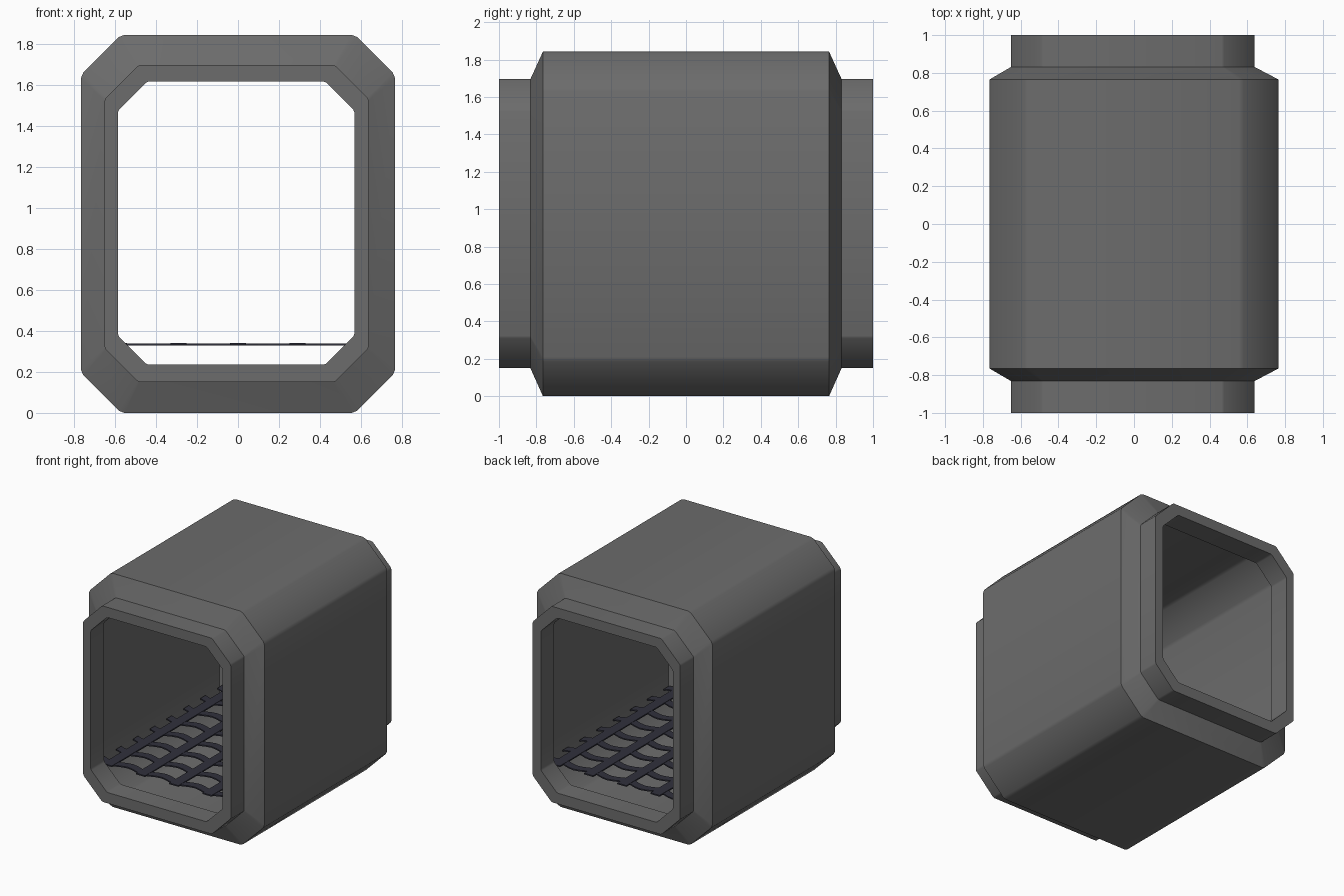
import bpy, bmesh, math

if "Cube" in bpy.data.objects:
    bpy.data.objects.remove(bpy.data.objects["Cube"])


def material(name, rgb):
    m = bpy.data.materials.new(name)
    m.diffuse_color = (*rgb, 1)
    m.use_nodes = True
    m.node_tree.nodes["Principled BSDF"].inputs["Base Color"].default_value = m.diffuse_color
    return m


def finish(name, bm, mat):
    bmesh.ops.recalc_face_normals(bm, faces=bm.faces[:])
    me = bpy.data.meshes.new(name)
    bm.to_mesh(me)
    bm.free()
    ob = bpy.data.objects.new(name, me)
    bpy.context.collection.objects.link(ob)
    me.materials.append(mat)
    return ob


def octagon(x0, x1, z0, z1, c, b):
    """Chamfered rectangle, each corner eased by a tiny bevel b."""
    raw = [(x0 + c, z0), (x1 - c, z0), (x1, z0 + c), (x1, z1 - c),
           (x1 - c, z1), (x0 + c, z1), (x0, z1 - c), (x0, z0 + c)]
    pts = []
    for i, (x, z) in enumerate(raw):
        for nx, nz in (raw[i - 1], raw[(i + 1) % 8]):
            d = math.hypot(nx - x, nz - z)
            pts.append((x + (nx - x) * b / d, z + (nz - z) * b / d))
    return pts


# Tunnel shell: closed loop of sections, outside then back along the inside
body = octagon(-0.765, 0.765, 0.0, 1.842, 0.195, 0.015)
collar = octagon(-0.65, 0.637, 0.15, 1.695, 0.165, 0.008)
hole = octagon(-0.585, 0.567, 0.235, 1.615, 0.142, 0.008)
inner = octagon(-0.695, 0.69, 0.075, 1.765, 0.18, 0.015)
sections = [(-1, collar), (-0.832, collar), (-0.765, body), (0.765, body),
            (0.832, collar), (1, collar), (1, hole), (0.832, hole),
            (0.765, inner), (-0.765, inner), (-0.832, hole), (-1, hole)]
bm = bmesh.new()
rings = [[bm.verts.new((x, y, z)) for x, z in prof] for y, prof in sections]
n = len(body)
for r, ring in enumerate(rings):
    nxt = rings[(r + 1) % len(rings)]
    for i in range(n):
        j = (i + 1) % n
        bm.faces.new((ring[i], ring[j], nxt[j], nxt[i]))
shell = finish("tunnel_shell", bm, material("hull_grey", (0.15, 0.15, 0.15)))
bpy.context.view_layer.objects.active = shell
shell.select_set(True)
bpy.ops.object.shade_smooth_by_angle(angle=math.radians(25))

# Floor grating: straight bars along y and scalloped strips across
dark = material("grate_dark", (0.03, 0.03, 0.045))
pitch = 0.29


def strip(bm, pairs, z):
    rows = [(bm.verts.new((*a, z)), bm.verts.new((*b, z))) for a, b in pairs]
    for (a, b), (c, d) in zip(rows, rows[1:]):
        bm.faces.new((a, b, d, c))


def grate(name, strips, z):
    bm = bmesh.new()
    for s in strips:
        strip(bm, s, z)
    ob = finish(name, bm, dark)
    mod = ob.modifiers.new("thickness", "SOLIDIFY")
    mod.thickness = 0.01
    mod.offset = 0


bars = [[((k * pitch - 0.04, y), (k * pitch + 0.04, y)) for y in (-0.8, 0.8)]
        for k in range(-2, 3)]
grate("grate_bars", bars, 0.336)

steps = 28
cross = []
for row in range(8):
    y = -0.735 + row * 0.21
    pairs = []
    for i in range(steps + 1):
        x = -0.68 + 1.36 * i / steps
        w = math.cos(2 * math.pi * x / pitch)
        pairs.append(((x, y - 0.032 - 0.018 * w), (x, y + 0.032 - 0.018 * w)))
    cross.append(pairs)
grate("grate_cross_strips", cross, 0.334)
